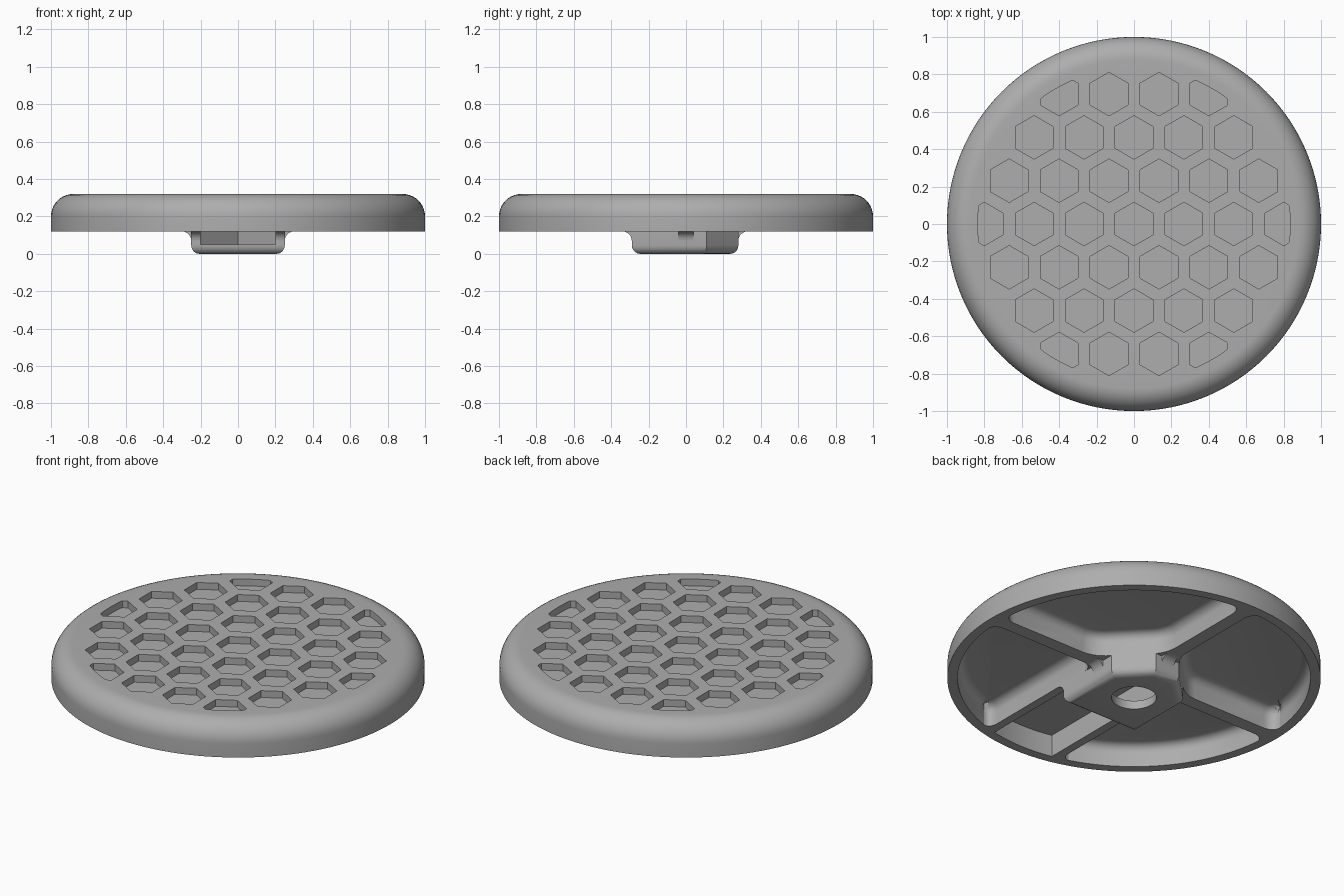
import bpy, bmesh, math

cube = bpy.data.objects.get("Cube")
if cube:
    bpy.data.objects.remove(cube, do_unlink=True)

# One plain grey for everything
grey = bpy.data.materials.new("plain grey")
grey.use_nodes = True
COLOUR = (0.42, 0.42, 0.42, 1)
grey.diffuse_color = COLOUR
grey.node_tree.nodes["Principled BSDF"].inputs["Base Color"].default_value = COLOUR

RIM, TOP, CEIL = 0.12, 0.32, 0.25      # rim height, top height, pocket ceiling
INNER, RIB = 0.945, 0.04               # pocket radius, half thickness of a rib
HUB_X, HUB_CORNER = 0.25, 0.36         # hub half width, x + y on its back chamfers


def finish(name, bm):
    bmesh.ops.recalc_face_normals(bm, faces=bm.faces[:])
    mesh = bpy.data.meshes.new(name)
    bm.to_mesh(mesh)
    bm.free()
    mesh.materials.append(grey)
    ob = bpy.data.objects.new(name, mesh)
    bpy.context.collection.objects.link(ob)
    return ob


def add_prism(bm, pts, z0, z1):
    face = bm.faces.new([bm.verts.new((x, y, z0)) for x, y in pts])
    out = bmesh.ops.extrude_face_region(bm, geom=[face])["geom"]
    for v in out:
        if isinstance(v, bmesh.types.BMVert):
            v.co.z = z1


def bevel(bm, edges, size, segments):
    bmesh.ops.bevel(bm, geom=edges, offset=size, segments=segments,
                    profile=0.5, affect='EDGES', clamp_overlap=False)


def pocket(name, pts, z0, corner, ceiling):
    """Prism cutter with rounded upright corners and a rounded ceiling edge."""
    bm = bmesh.new()
    add_prism(bm, pts, z0, CEIL)
    bmesh.ops.recalc_face_normals(bm, faces=bm.faces[:])
    if corner:
        upright = [e for e in bm.edges
                   if abs(e.verts[0].co.z - e.verts[1].co.z) > 0.05
                   and e.calc_face_angle(0) > math.radians(30)]
        bevel(bm, upright, corner, 5)
    if ceiling:
        bevel(bm, [e for e in bm.edges if all(v.co.z > CEIL - 0.001 for v in e.verts)],
              ceiling, 5)
    return finish(name, bm)


def cut(ob, cutter):
    cutter.hide_render = True
    mod = ob.modifiers.new("cut", 'BOOLEAN')
    mod.operation, mod.solver, mod.object = 'DIFFERENCE', 'EXACT', cutter
    bpy.context.view_layer.objects.active = ob
    bpy.ops.object.modifier_apply(modifier=mod.name)


def arc(a0, a1, n=24):
    return [(INNER * math.cos(a0 + (a1 - a0) * i / n),
             INNER * math.sin(a0 + (a1 - a0) * i / n)) for i in range(n + 1)]


# Round disc with a rolled top edge
R = 0.12
profile = [(0, RIM), (1, RIM)]
profile += [(1 - R + R * math.cos(math.pi / 2 * i / 10),
             TOP - R + R * math.sin(math.pi / 2 * i / 10)) for i in range(11)]
profile.append((0, TOP))
bm = bmesh.new()
verts = [bm.verts.new((x, 0, z)) for x, z in profile]
edges = [bm.edges.new(pair) for pair in zip(verts, verts[1:])]
bmesh.ops.spin(bm, geom=verts + edges, cent=(0, 0, 0), axis=(0, 0, 1),
               angle=math.tau, steps=128)
bmesh.ops.remove_doubles(bm, verts=bm.verts[:], dist=0.0001)
disc = finish("disc", bm)

# Honeycomb recesses, trimmed to a circle
LIMIT, PITCH, ROW, SIDE = 0.835, 0.267, 0.2315, 0.116
bm = bmesh.new()
for row in range(-3, 4):
    count = 7 - abs(row)
    for i in range(count):
        cx, cy = (i - (count - 1) / 2) * PITCH, row * ROW
        hexagon = [(cx + SIDE * math.sin(math.pi / 3 * k),
                    cy + SIDE * math.cos(math.pi / 3 * k)) for k in range(6)]
        if max(math.hypot(*p) for p in hexagon) > LIMIT:
            fine = []
            for (ax, ay), (bx, by) in zip(hexagon, hexagon[1:] + hexagon[:1]):
                for s in range(8):
                    x, y = ax + (bx - ax) * s / 8, ay + (by - ay) * s / 8
                    k = min(1, LIMIT / math.hypot(x, y))
                    fine.append((x * k, y * k))
            hexagon = fine
        add_prism(bm, hexagon, TOP - 0.04, TOP + 0.05)
cutters = [finish("honeycomb_cutter", bm)]

# Underside pockets: two at the back, two at the front sides
t = math.asin(RIB / INNER)
back = arc(t, math.pi / 2 - t) + [(RIB, HUB_CORNER - RIB), (HUB_CORNER - RIB, RIB)]
side = arc(-t, -math.acos(HUB_X / INNER)) + [(HUB_X, -RIB)]
for label, pts in (("back", back), ("side", side)):
    for sx in (1, -1):
        cutters.append(pocket(label + "_pocket_cutter",
                              [(sx * x, y) for x, y in pts], 0.08, 0.07, 0.05))

# Front channel that runs into the hub and ends in a V
W = 0.2
w = math.asin(W / INNER)
channel_pts = arc(-math.pi / 2 - w, -math.pi / 2 + w, 10) + [(W, 0), (0, W), (-W, 0)]
channel = pocket("channel_cutter", channel_pts, 0.05, 0, 0)
for c in cutters + [channel]:
    cut(disc, c)

# Hub below the disc, with chamfered back corners and a rounded lower edge
BACK, FRONT = 0.28, -0.29
half = [(HUB_X, FRONT), (HUB_X, HUB_CORNER - HUB_X), (HUB_CORNER - BACK, BACK)]
bm = bmesh.new()
add_prism(bm, half + [(-x, y) for x, y in reversed(half)], 0, RIM)
bmesh.ops.recalc_face_normals(bm, faces=bm.faces[:])
bevel(bm, [e for e in bm.edges if all(v.co.z < 0.001 for v in e.verts)], 0.045, 5)
hub = finish("hub", bm)
cut(hub, channel)

# Round hole through the hub floor
bm = bmesh.new()
add_prism(bm, [(0.12 * math.cos(math.tau * i / 48), 0.12 * math.sin(math.tau * i / 48))
               for i in range(48)], -0.05, 0.1)
hole = finish("hole_cutter", bm)
cut(hub, hole)


# Small fillets where the hub meets the ribs
def fillet(name, angle, reach, offset, width):
    r = 0.05
    pts = [(reach - 0.01, RIM), (reach - 0.01, RIM - r)]
    pts += [(reach + r - r * math.cos(math.pi / 2 * i / 6),
             RIM - r + r * math.sin(math.pi / 2 * i / 6)) for i in range(7)]
    bm = bmesh.new()
    add_prism(bm, pts, offset - width / 2, offset + width / 2)
    c, s = math.cos(angle), math.sin(angle)
    for v in bm.verts:
        d, z, o = v.co
        v.co = (c * d - s * o, s * d + c * o, z)
    return finish(name, bm)


parts = [disc, hub,
         fillet("left_fillet", 0, HUB_X, 0, 2 * RIB),
         fillet("right_fillet", math.pi, HUB_X, 0, 2 * RIB),
         fillet("back_fillet", math.pi / 2, BACK, 0, 2 * RIB)]
for sx, label in ((1, "left"), (-1, "right")):
    parts.append(fillet("front_" + label + "_fillet", -math.pi / 2, -FRONT,
                        sx * (W + HUB_X) / 2, HUB_X - W))

for c in cutters + [channel, hole]:
    bpy.data.objects.remove(c, do_unlink=True)

# Smooth shading with crisp edges
bpy.ops.object.select_all(action='DESELECT')
for ob in parts:
    ob.select_set(True)
bpy.context.view_layer.objects.active = disc
bpy.ops.object.shade_smooth_by_angle(angle=math.radians(30))
